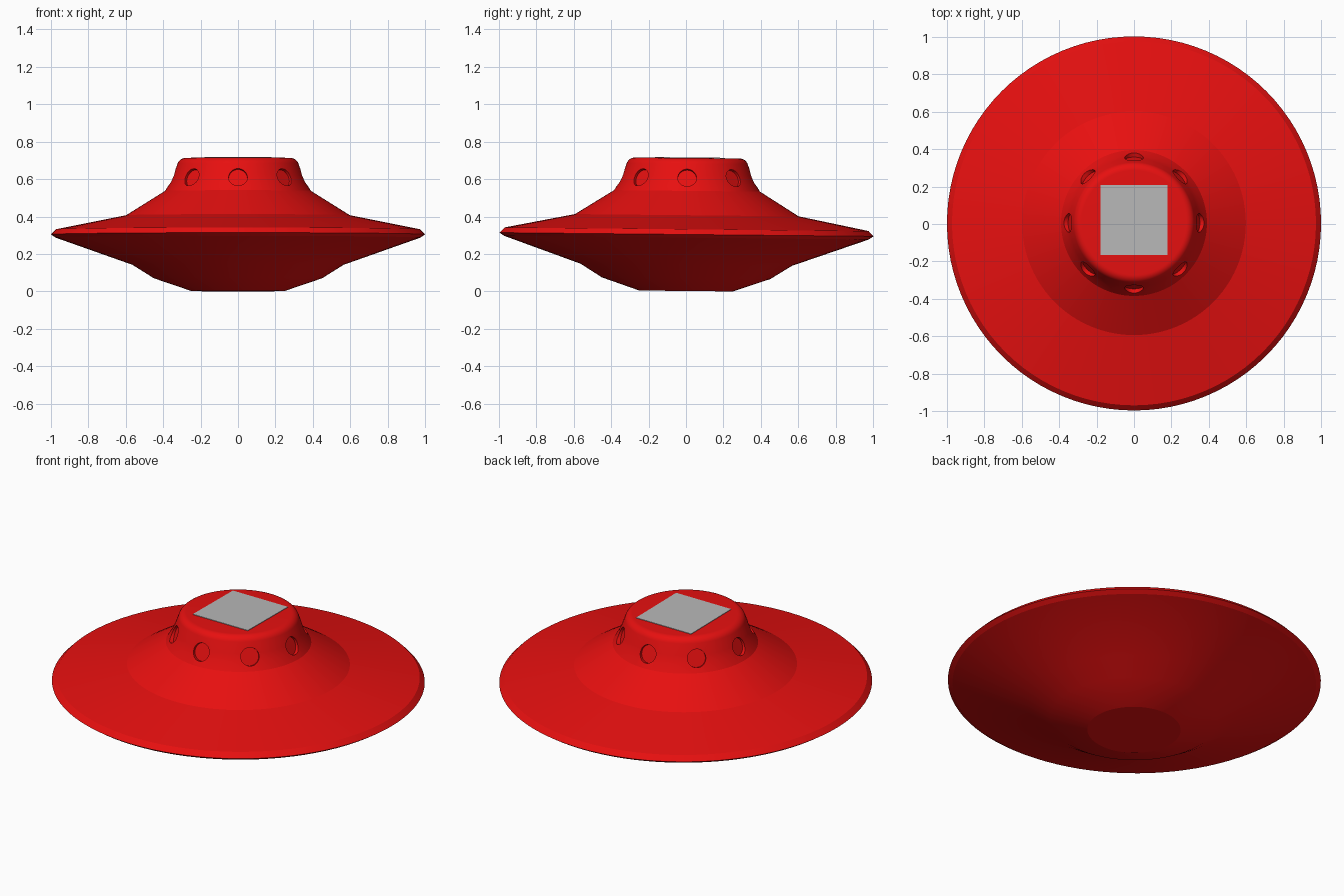
import bpy
import bmesh
import math
from mathutils import Matrix, Vector

cube = bpy.data.objects.get("Cube")
if cube:
    bpy.data.objects.remove(cube, do_unlink=True)

TILT = Matrix.Translation((0, 0, 0.002)) @ Matrix.Rotation(-0.01, 4, "X")


def material(name, rgb):
    m = bpy.data.materials.new(name)
    m.use_nodes = True
    m.diffuse_color = (*rgb, 1)
    m.node_tree.nodes["Principled BSDF"].inputs["Base Color"].default_value = (*rgb, 1)
    return m


def make_object(name, bm, mat=None):
    bmesh.ops.recalc_face_normals(bm, faces=bm.faces[:])
    mesh = bpy.data.meshes.new(name)
    bm.to_mesh(mesh)
    bm.free()
    if mat:
        mesh.materials.append(mat)
    ob = bpy.data.objects.new(name, mesh)
    bpy.context.collection.objects.link(ob)
    return ob


def lathe(profile, steps=96):
    bm = bmesh.new()
    verts = [bm.verts.new((r, 0, z)) for r, z in profile]
    edges = [bm.edges.new(pair) for pair in zip(verts, verts[1:])]
    bmesh.ops.spin(bm, geom=verts + edges, cent=(0, 0, 0), axis=(0, 0, 1),
                   angle=math.tau, steps=steps, use_duplicate=False)
    bmesh.ops.remove_doubles(bm, verts=bm.verts[:], dist=0.0005)
    return bm


red = material("hull red", (0.8, 0.005, 0.005))
grey = material("plate grey", (0.48, 0.48, 0.48))

# Saucer hull: underside, rim, upper deck and flared cabin with a rounded top
profile = [(0, 0), (0.25, 0), (0.45, 0.068), (0.565, 0.14), (0.975, 0.285),
           (1, 0.302), (0.973, 0.33), (0.598, 0.405), (0.39, 0.535),
           (0.362, 0.58), (0.345, 0.62)]
for deg in range(20, 91, 10):
    a = math.radians(deg)
    profile.append((0.28 + 0.046 * math.cos(a), 0.665 + 0.046 * math.sin(a)))
profile.append((0, 0.711))
hull = make_object("saucer_hull", lathe(profile), red)

# Cutters for the eight shallow round portholes
bm = bmesh.new()
lean = math.radians(20)
normal = Vector((math.cos(lean), 0, math.sin(lean)))
centre = Vector((0.352, 0, 0.605)) + normal * 0.032
for i in range(8):
    place = (Matrix.Rotation(i * math.tau / 8, 4, "Z") @ Matrix.Translation(centre)
             @ normal.to_track_quat("Z", "Y").to_matrix().to_4x4())
    bmesh.ops.create_cone(bm, cap_ends=True, segments=32, radius1=0.05,
                          radius2=0.05, depth=0.1, matrix=place)
cutter = make_object("porthole_cutter", bm, red)
cutter.hide_render = True

cut = hull.modifiers.new("portholes", "BOOLEAN")
cut.operation = "DIFFERENCE"
cut.solver = "EXACT"
cut.object = cutter
bpy.ops.object.select_all(action="DESELECT")
bpy.context.view_layer.objects.active = hull
hull.select_set(True)
bpy.ops.object.modifier_apply(modifier=cut.name)
bpy.data.objects.remove(cutter, do_unlink=True)
bpy.ops.object.shade_smooth_by_angle(angle=math.radians(14))

# Square roof plate
bm = bmesh.new()
bmesh.ops.create_cube(bm, size=1, matrix=Matrix.Translation((0, 0.015, 0.711))
                      @ Matrix.Diagonal((0.36, 0.375, 0.006, 1)))
plate = make_object("roof_plate", bm, grey)

# The whole craft leans very slightly
for ob in (hull, plate):
    ob.data.transform(TILT)
